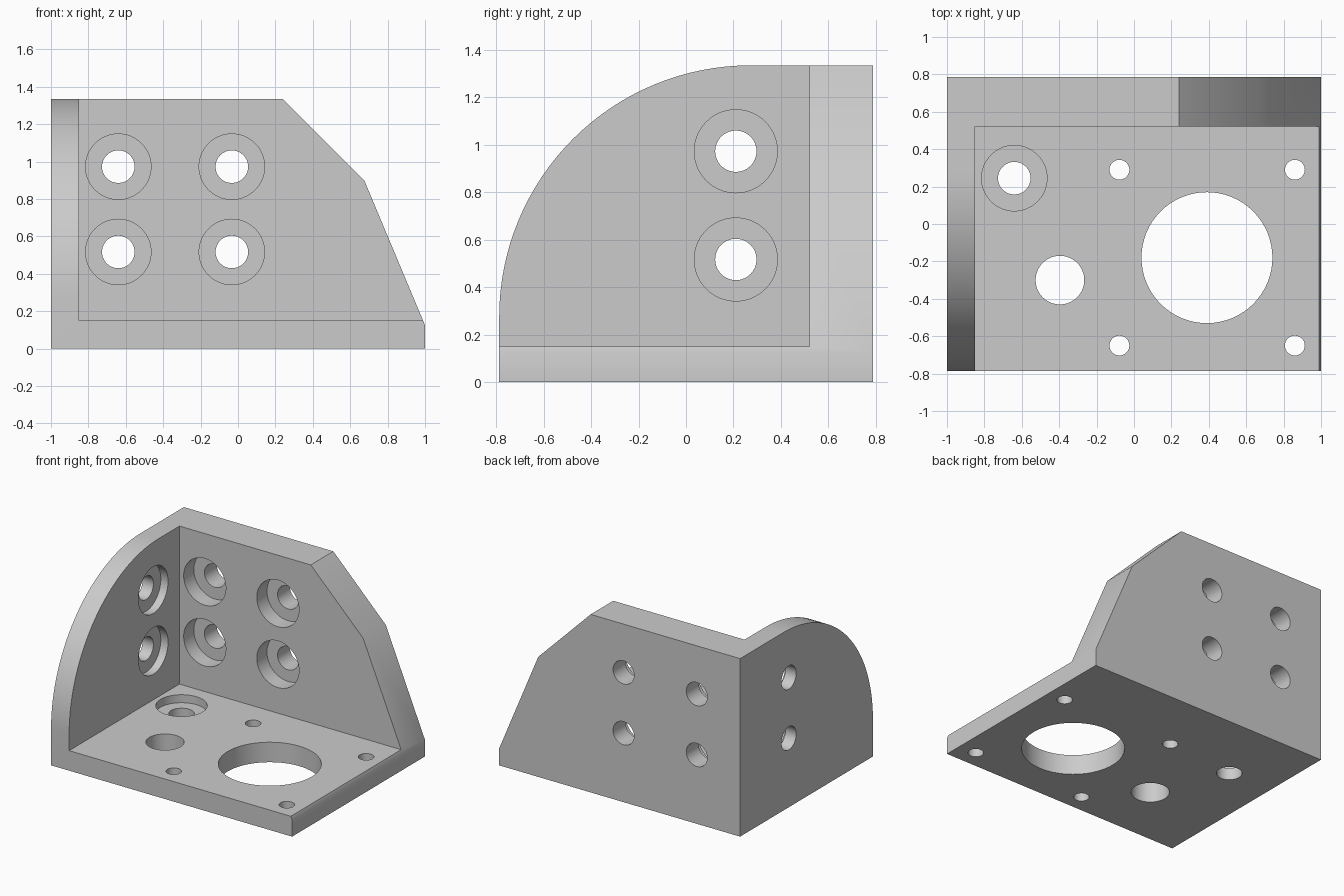
import bpy
import bmesh
from math import cos, sin, pi
from mathutils import Matrix, Vector

if "Cube" in bpy.data.objects:
    bpy.data.objects.remove(bpy.data.objects["Cube"], do_unlink=True)

LEFT_FACE, BACK_FACE, FLOOR = -0.85, 0.52, 0.15
HALF_DEPTH, HEIGHT = 0.787, 1.335
HOLE_R, BORE_R = 0.087, 0.175

grey = bpy.data.materials.new("machined grey")
grey.use_nodes = True
colour = (0.6, 0.6, 0.6, 1)
grey.diffuse_color = colour
grey.node_tree.nodes["Principled BSDF"].inputs["Base Color"].default_value = colour


def finish(name, bm):
    bmesh.ops.recalc_face_normals(bm, faces=bm.faces)
    mesh = bpy.data.meshes.new(name)
    bm.to_mesh(mesh)
    bm.free()
    mesh.materials.append(grey)
    obj = bpy.data.objects.new(name, mesh)
    bpy.context.collection.objects.link(obj)
    return obj


def prism(name, points, sweep):
    """Extrude a closed 3D outline along a vector."""
    bm = bmesh.new()
    face = bm.faces.new([bm.verts.new(p) for p in points])
    result = bmesh.ops.extrude_face_region(bm, geom=[face], use_keep_orig=True)
    verts = [v for v in result["geom"] if isinstance(v, bmesh.types.BMVert)]
    bmesh.ops.translate(bm, verts=verts, vec=sweep)
    return finish(name, bm)


def cut(obj, tool, operation="DIFFERENCE"):
    """Apply a boolean and discard its tool."""
    mod = obj.modifiers.new("cut", "BOOLEAN")
    mod.object, mod.operation, mod.solver = tool, operation, "EXACT"
    tool.hide_render = True
    graph = bpy.context.evaluated_depsgraph_get()
    mesh = bpy.data.meshes.new_from_object(obj.evaluated_get(graph))
    obj.modifiers.clear()
    obj.data = mesh
    bpy.data.objects.remove(tool, do_unlink=True)


def drill(obj, centre, axis, radius, depth):
    """Cut a round hole that reaches depth to both sides of centre."""
    bm = bmesh.new()
    turn = Vector(axis).to_track_quat("Z", "Y").to_matrix().to_4x4()
    bmesh.ops.create_cone(bm, cap_ends=True, segments=64, radius1=radius, radius2=radius,
                          depth=2 * depth, matrix=Matrix.Translation(centre) @ turn)
    cut(obj, finish("drill", bm))


def bolt_hole(obj, centre, axis, depth):
    drill(obj, centre, axis, HOLE_R, 0.4)
    drill(obj, centre, axis, BORE_R, depth)


# Body: sloped front outline crossed with the rounded side outline
front = [(-1, -0.1), (1, -0.1), (1, 0.125), (0.675, 0.9), (0.04, 1.535), (-1, 1.535)]
bracket = prism("angle_bracket", [(x, -0.9, z) for x, z in front], (0, 1.8, 0))
radius = 1.06
side = [(HALF_DEPTH, HEIGHT), (HALF_DEPTH, 0), (-HALF_DEPTH, 0)]
for i in range(33):
    a = pi - i / 32 * pi / 2
    side.append((radius - HALF_DEPTH + radius * cos(a), HEIGHT - radius + radius * sin(a)))
cut(bracket, prism("side_outline", [(-1.1, y, z) for y, z in side], (2.2, 0, 0)), "INTERSECT")

# Inner corner between the floor and the two walls
corner = [(LEFT_FACE, -1), (1.2, -1), (1.2, BACK_FACE), (LEFT_FACE, BACK_FACE)]
cut(bracket, prism("corner_space", [(x, y, FLOOR) for x, y in corner], (0, 0, 2)))

# Counterbored bolt holes in both walls and the floor
for z in (0.517, 0.973):
    for x in (-0.64, -0.033):
        bolt_hole(bracket, (x, BACK_FACE, z), (0, 1, 0), 0.12)
    bolt_hole(bracket, (LEFT_FACE, 0.21, z), (1, 0, 0), 0.06)
bolt_hole(bracket, (-0.64, 0.245, FLOOR), (0, 0, 1), 0.06)

# Motor opening, its four screw holes and the side opening
drill(bracket, (0.39, -0.18, FLOOR), (0, 0, 1), 0.35, 0.4)
drill(bracket, (-0.396, -0.3, FLOOR), (0, 0, 1), 0.13, 0.4)
for x in (-0.078, 0.86):
    for y in (-0.65, 0.29):
        drill(bracket, (x, y, FLOOR), (0, 0, 1), 0.053, 0.4)

# Single material, smooth round walls with sharp edges
bracket.data.materials.clear()
bracket.data.materials.append(grey)
for poly in bracket.data.polygons:
    poly.material_index = 0
bpy.context.view_layer.objects.active = bracket
bracket.select_set(True)
bpy.ops.object.shade_smooth_by_angle()
